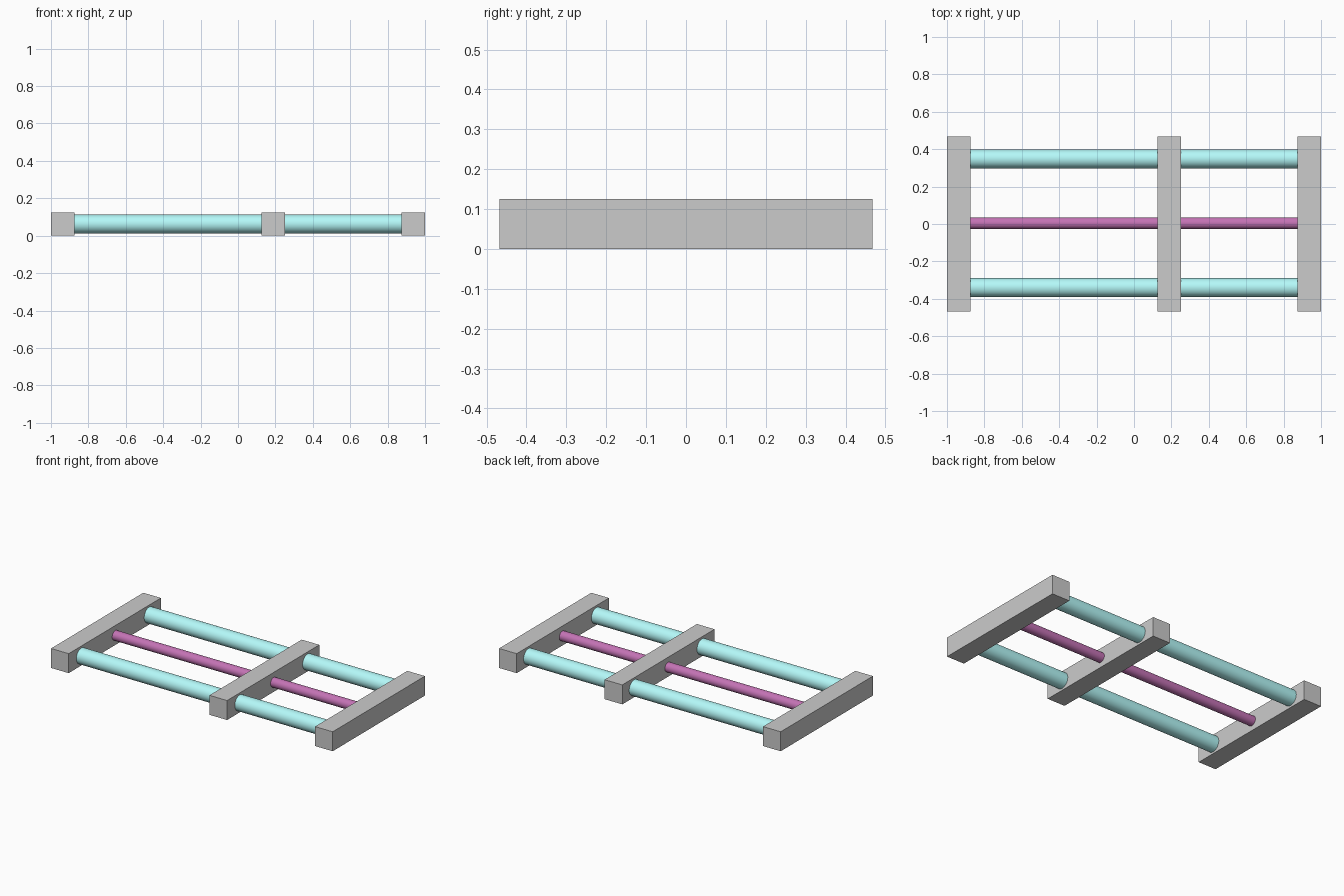
import bpy, math

if "Cube" in bpy.data.objects:
    bpy.data.objects.remove(bpy.data.objects["Cube"])

H = 0.125          # block height and width
ZC = H / 2         # rod axis height
YC = 0.004         # rods sit very slightly off centre


def material(name, rgb):
    m = bpy.data.materials.new(name)
    m.diffuse_color = (*rgb, 1)
    m.use_nodes = True
    m.node_tree.nodes["Principled BSDF"].inputs["Base Color"].default_value = m.diffuse_color
    return m


def block(name, x):
    bpy.ops.mesh.primitive_cube_add(size=1, location=(x, 0, ZC))
    ob = bpy.context.object
    ob.name = name
    ob.scale = (H, 0.936, H)
    bpy.ops.object.transform_apply(location=False, rotation=False, scale=True)


def rod(name, y, radius, mat):
    bpy.ops.mesh.primitive_cylinder_add(
        vertices=64, radius=radius, depth=1.75,
        location=(0, y, ZC), rotation=(0, math.pi / 2, 0))
    ob = bpy.context.object
    ob.name = name
    ob.data.materials.append(mat)
    bpy.ops.object.shade_smooth_by_angle(angle=math.radians(30))


# End blocks and sliding carriage
block("left_end_block", -1 + H / 2)
block("right_end_block", 1 - H / 2)
block("carriage", 0.1875)

# Two guide rods and the central drive screw, running through the carriage
cyan = material("cyan", (0.46, 0.95, 0.95))
purple = material("purple", (0.55, 0.17, 0.46))
rod("back_guide_rod", YC + 0.344, 0.05, cyan)
rod("front_guide_rod", YC - 0.344, 0.05, cyan)
rod("drive_rod", YC, 0.031, purple)
